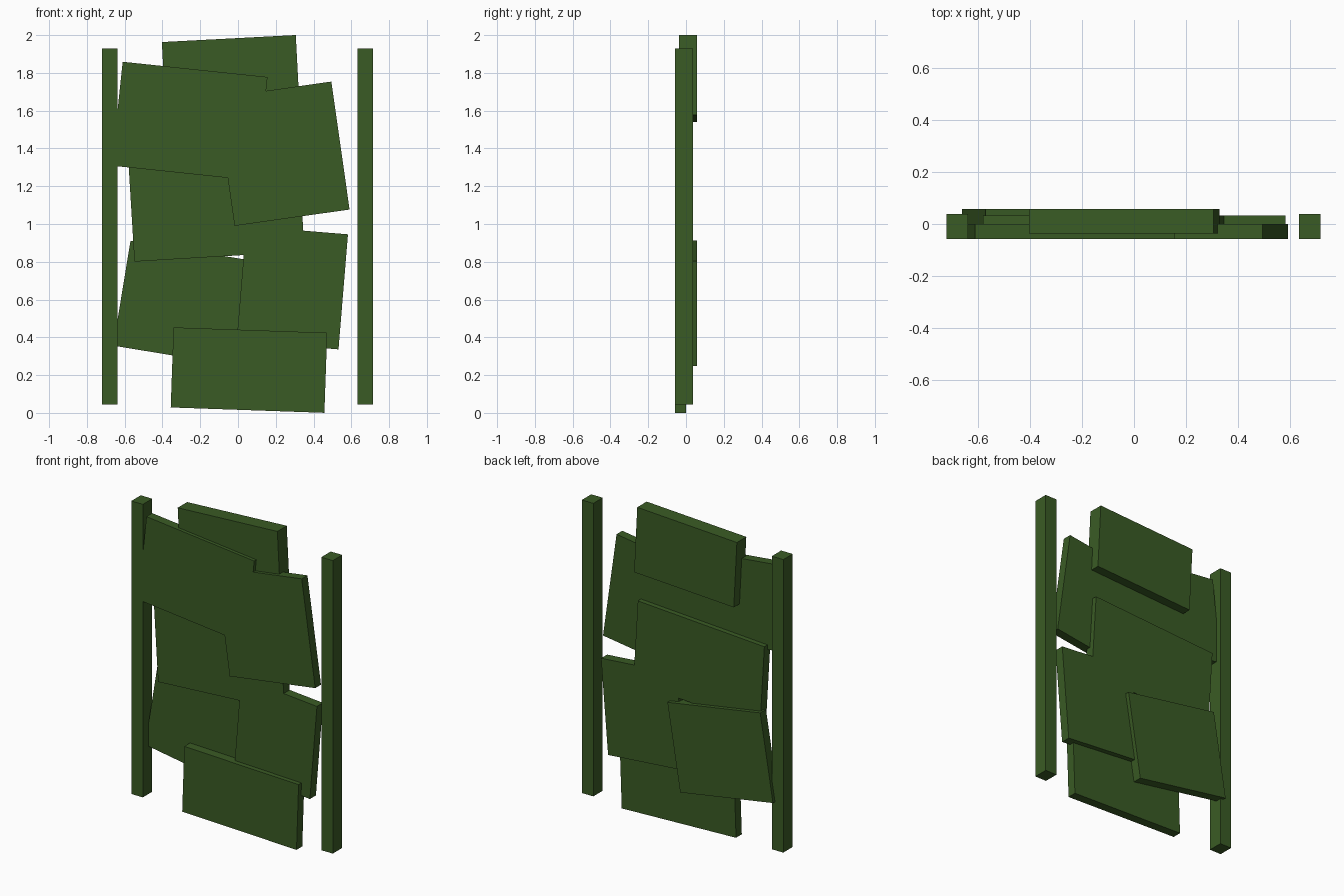
import bpy
from math import radians

if "Cube" in bpy.data.objects:
    bpy.data.objects.remove(bpy.data.objects["Cube"])

# Dark green paint shared by every board
green = bpy.data.materials.new("dark_green")
green.diffuse_color = (0.042, 0.105, 0.018, 1)
green.use_nodes = True
green.node_tree.nodes["Principled BSDF"].inputs["Base Color"].default_value = green.diffuse_color


def board(name, x, z, width, height, y_front, y_back, tilt=0):
    """Box facing the front, tilted counter-clockwise (degrees) as seen from -y."""
    bpy.ops.mesh.primitive_cube_add(
        size=1, location=(x, (y_front + y_back) / 2, z),
        rotation=(0, -radians(tilt), 0))
    ob = bpy.context.object
    ob.name = name
    ob.scale = (width, y_back - y_front, height)
    bpy.ops.object.transform_apply(location=False, rotation=False, scale=True)
    ob.data.materials.append(green)


# Two upright posts
for side, sx in (("left", -1), ("right", 1)):
    board(side + "_post", sx * 0.676 - 0.002, 0.9875, 0.082, 1.885, -0.0575, 0.038)

# Depth layers of the planks
FRONT = (-0.0585, 0.0)
MIDDLE = (-0.029, 0.032)
BACK = (0.0, 0.0585)

# Overlapping crooked planks: name, centre x, centre z, width, height, layer, tilt
planks = [
    ("top_plank", -0.0375, 1.77, 0.71, 0.424, (-0.037, 0.0585), 3.0),
    ("upper_left_plank", -0.256, 1.5435, 0.771, 0.553, FRONT, -6.0),
    ("upper_right_plank", 0.238, 1.372, 0.615, 0.684, FRONT, 8.1),
    ("middle_plank", -0.114, 1.0925, 0.902, 0.53, MIDDLE, 3.45),
    ("lower_right_plank", 0.2875, 0.663, 0.541, 0.611, MIDDLE, -4.7),
    ("lower_left_plank", -0.2845, 0.5795, 0.669, 0.563, BACK, -9.3),
    ("bottom_plank", 0.058, 0.2265, 0.814, 0.424, FRONT, -2.0),
]
for name, x, z, w, h, (y0, y1), tilt in planks:
    board(name, x, z, w, h, y0, y1, tilt)
